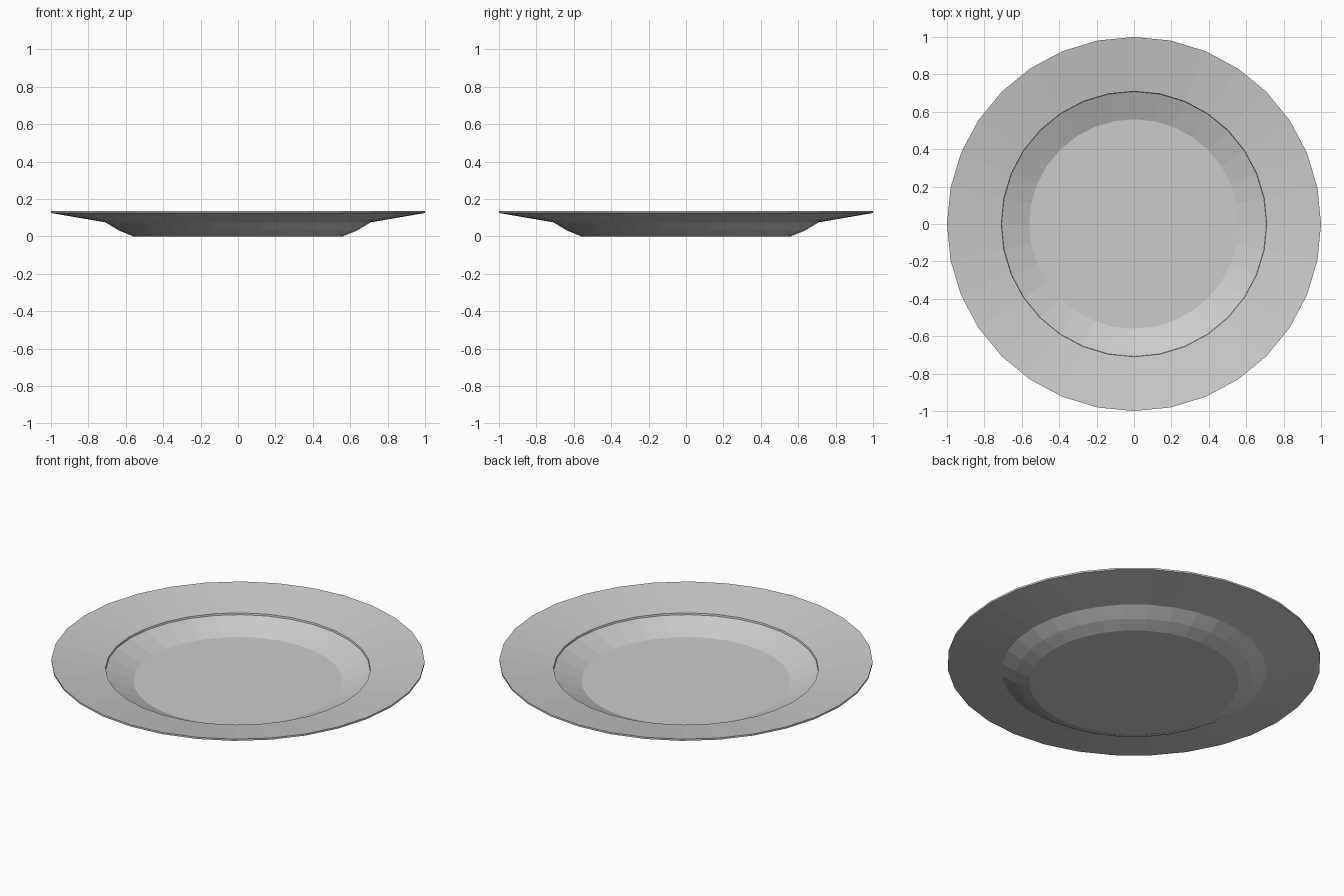
import bpy, bmesh
from math import cos, sin, pi

if "Cube" in bpy.data.objects:
    bpy.data.objects.remove(bpy.data.objects["Cube"])

SIDES = 32


def lathe(name, profile):
    """Spin an (r, z) profile around z; r = 0 ends become flat discs."""
    bm = bmesh.new()
    rings = [[bm.verts.new((r * cos(2 * pi * i / SIDES), r * sin(2 * pi * i / SIDES), z))
              for i in range(SIDES)] for r, z in profile]
    for a, b in zip(rings, rings[1:]):
        for i in range(SIDES):
            j = (i + 1) % SIDES
            bm.faces.new((a[i], a[j], b[j], b[i]))
    bm.faces.new(rings[0][::-1])
    bm.faces.new(rings[-1])
    bmesh.ops.recalc_face_normals(bm, faces=bm.faces)
    mesh = bpy.data.meshes.new(name)
    bm.to_mesh(mesh)
    bm.free()
    obj = bpy.data.objects.new(name, mesh)
    bpy.context.collection.objects.link(obj)
    return obj


# Plate: underside, curved shoulder, sloped rim, small step, well and floor
lathe("plate", [
    (0.56, 0.0), (0.635, 0.03), (0.71, 0.075),   # underside
    (1.0, 0.125), (1.0, 0.135),                  # rim edge
    (0.71, 0.085), (0.708, 0.075),               # step into the well
    (0.56, 0.012),                               # well wall down to floor
])
